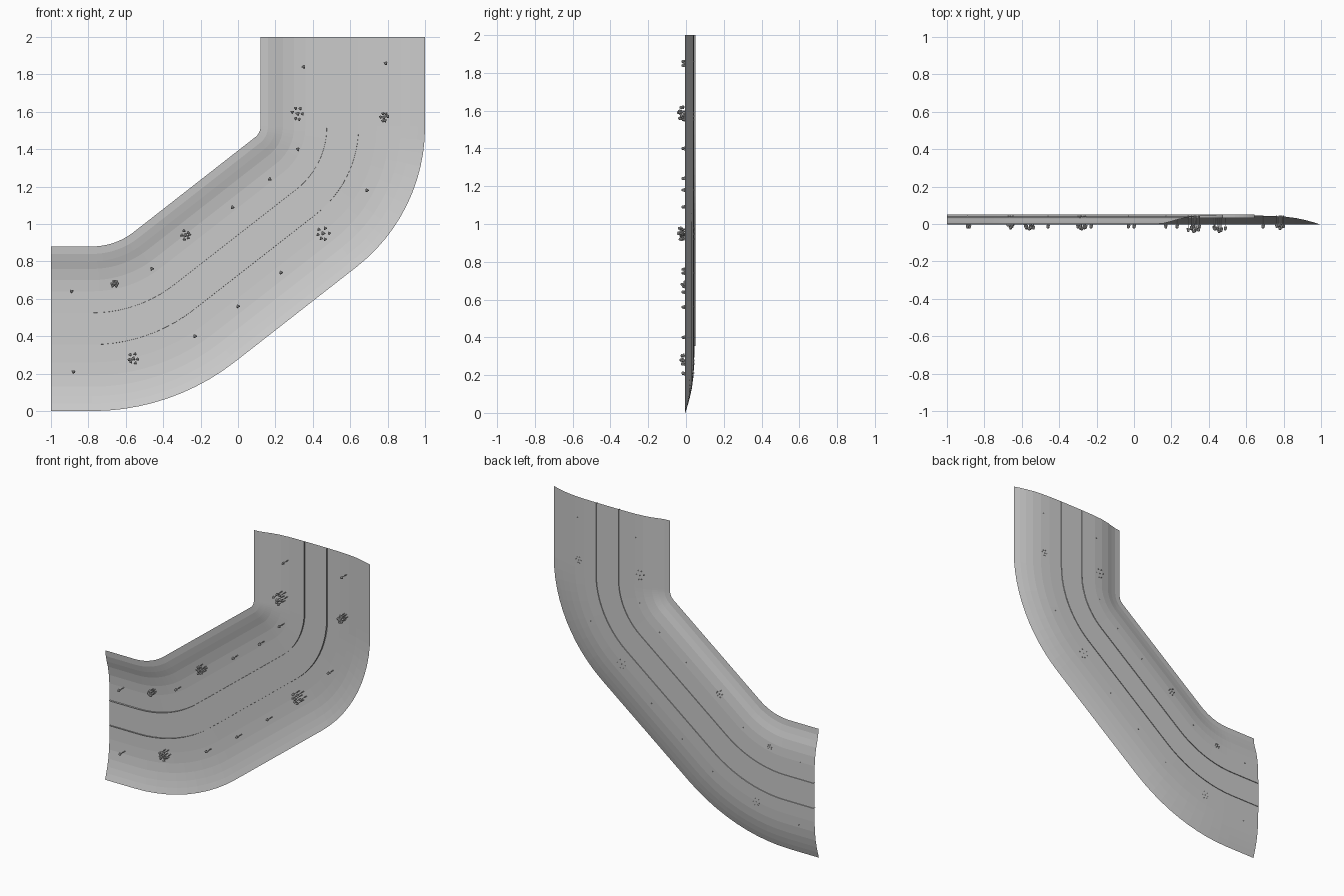
import bpy, bmesh, math, random
from mathutils import Vector, Matrix

if "Cube" in bpy.data.objects:
    bpy.data.objects.remove(bpy.data.objects["Cube"])

random.seed(4)


def finish(bm, name):
    mesh = bpy.data.meshes.new(name)
    bm.to_mesh(mesh)
    bm.free()
    ob = bpy.data.objects.new(name, mesh)
    bpy.context.collection.objects.link(ob)
    return ob


# centre line: straight, gentle bend, straight, tight bend, straight
BEND = math.radians(38)
path = [(-1.0, 0.44, 0.0)]


def arc(cx, cz, r, a0, a1, n):
    for i in range(n + 1):
        a = a0 + (a1 - a0) * i / n
        path.append((cx + r * math.sin(a), cz - r * math.cos(a), a))


arc(-0.78, 1.24, 0.80, 0, BEND, 10)
arc(0.05, 1.52, 0.51, BEND, math.pi / 2, 12)
# nudge the last straight so the strip ends exactly at x = 1 and z = 2
path.append((0.56, 2.0, math.pi / 2))


def sweep(name, profile):
    """Sweep (sideways offset, depth y) points along the centre line."""
    bm = bmesh.new()
    rings = []
    for x, z, a in path:
        rings.append([bm.verts.new((x + d * math.sin(a), y, z - d * math.cos(a)))
                      for d, y in profile])
    for r0, r1 in zip(rings, rings[1:]):
        for i in range(len(profile) - 1):
            bm.faces.new((r0[i], r0[i + 1], r1[i + 1], r1[i]))
    for f in bm.faces:
        f.normal_update()
        if f.normal.y > 0:
            f.normal_flip()
    return finish(bm, name)


# valley floor with raised banks
PROFILE = [(-0.44, 0.000), (-0.40, 0.004), (-0.36, 0.014), (-0.32, 0.026),
           (-0.26, 0.037), (-0.20, 0.042), (-0.085, 0.045), (0.085, 0.045),
           (0.18, 0.043), (0.25, 0.039), (0.31, 0.031), (0.36, 0.020),
           (0.40, 0.009), (0.44, -0.004)]
sweep("valley_ground", PROFILE)

# thin upright kerbs either side of the road
for side, name in ((-1, "inner_kerb"), (1, "outer_kerb")):
    sweep(name, [(side * 0.0845, 0.033), (side * 0.0855, 0.050)])


def blob(bm, x, y, z, r, depth):
    m = (Matrix.Translation((x, y, z))
         @ Matrix.Rotation(random.uniform(0, 6.28), 4, 'Y')
         @ Matrix.Diagonal((r, depth, r * 0.85, 1)))
    bmesh.ops.create_icosphere(bm, subdivisions=1, radius=1, matrix=m)


def plant(bm, x, z, crown, top):
    """Stem growing towards the front with a small leafy crown."""
    base, tip = 0.046, top + 0.008
    m = (Matrix.Translation((x, (base + tip) / 2, z))
         @ Matrix.Rotation(math.pi / 2, 4, 'X'))
    bmesh.ops.create_cone(bm, cap_ends=True, segments=5, radius1=0.003,
                          radius2=0.002, depth=base - tip, matrix=m)
    blob(bm, x, top + 0.010, z, crown, 0.010)
    for k in range(3):
        a = k * 2.1 + x * 9
        blob(bm, x + crown * 0.7 * math.cos(a), top + 0.018,
             z + crown * 0.7 * math.sin(a), crown * 0.5, 0.006)


# single small plants
singles = [(-.89, .64), (-.46, .76), (-.03, 1.09), (.17, 1.24), (.32, 1.40),
           (.35, 1.84), (.79, 1.86), (.69, 1.18), (.23, .74), (0, .56),
           (-.23, .40), (-.88, .21)]
bm = bmesh.new()
for x, z in singles:
    plant(bm, x, z, 0.010, -0.026)
finish(bm, "small_plants")

# larger clumps
clumps = [(-.66, .68, .018, -.030), (-.28, .94, .025, -.036),
          (.32, 1.59, .032, -.050), (.78, 1.57, .022, -.034),
          (.455, .95, .034, -.050), (-.56, .28, .027, -.036)]
bm = bmesh.new()
for x, z, spread, top in clumps:
    plant(bm, x, z, 0.011, top)
    for k in range(6):
        a = k * math.pi / 3 + random.uniform(-0.3, 0.3)
        d = spread * random.uniform(0.75, 1.0)
        plant(bm, x + d * math.cos(a), z + d * math.sin(a), 0.009,
              top + random.uniform(0.004, 0.018))
finish(bm, "bush_clumps")
